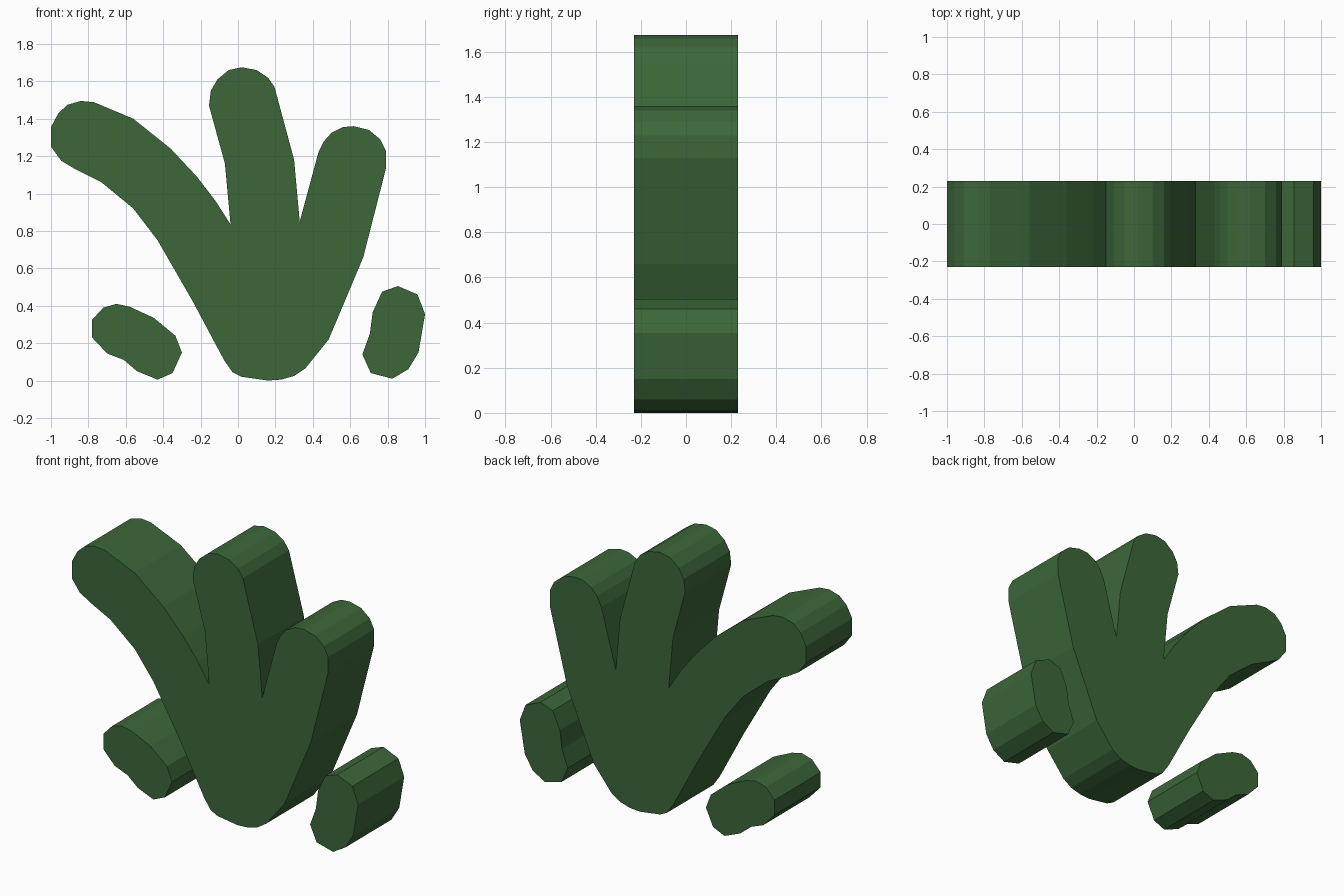
import bpy, bmesh

if "Cube" in bpy.data.objects:
    bpy.data.objects.remove(bpy.data.objects["Cube"])

DEPTH = 0.46

green = bpy.data.materials.new("dark_green")
green.diffuse_color = (0.045, 0.135, 0.042, 1)
green.use_nodes = True
green.node_tree.nodes["Principled BSDF"].inputs["Base Color"].default_value = green.diffuse_color


def slab(name, outline):
    """Extrude a front-view (x, z) outline evenly about y = 0."""
    bm = bmesh.new()
    face = bm.faces.new([bm.verts.new((x, -DEPTH / 2, z)) for x, z in outline])
    ext = bmesh.ops.extrude_face_region(bm, geom=[face], use_keep_orig=True)
    moved = [g for g in ext["geom"] if isinstance(g, bmesh.types.BMVert)]
    bmesh.ops.translate(bm, vec=(0, DEPTH, 0), verts=moved)
    bmesh.ops.recalc_face_normals(bm, faces=bm.faces)
    bmesh.ops.triangulate(bm, faces=[f for f in bm.faces if len(f.verts) > 4])
    mesh = bpy.data.meshes.new(name)
    bm.to_mesh(mesh)
    bm.free()
    mesh.materials.append(green)
    obj = bpy.data.objects.new(name, mesh)
    bpy.context.collection.objects.link(obj)
    return obj


# Outline pieces of the main body, counter-clockwise from the left lobe
left_lobe_under = [(-.96, 1.43), (-1, 1.355), (-1, 1.25), (-.945, 1.175), (-.87, 1.13),
                   (-.73, 1.06), (-.56, .92), (-.43, .75), (-.24, .42)]
base = [(-.075, .11), (-.03, .045), (.02, .02), (.16, 0), (.23, .005), (.30, .025),
        (.36, .065), (.485, .22)]
right_lobe = [(.67, .66), (.79, 1.13), (.79, 1.23), (.76, 1.29), (.70, 1.34), (.62, 1.36),
              (.56, 1.355), (.50, 1.325), (.46, 1.28), (.43, 1.22), (.33, .85)]
middle_lobe = [(.30, 1.18), (.195, 1.57), (.16, 1.62), (.10, 1.66), (.02, 1.675),
               (-.05, 1.66), (-.11, 1.61), (-.145, 1.55), (-.155, 1.47), (-.07, 1.16),
               (-.04, .835)]
left_lobe_top = [(-.12, .96), (-.22, 1.09), (-.36, 1.24), (-.56, 1.40), (-.77, 1.488),
                 (-.84, 1.495), (-.91, 1.475)]
slab("three_lobed_body", left_lobe_under + base + right_lobe + middle_lobe + left_lobe_top)

# Small separate pads either side of the base
slab("left_pad", [(-.78, .325), (-.78, .23), (-.70, .145), (-.61, .11), (-.54, .05),
                  (-.43, .005), (-.35, .04), (-.30, .15), (-.335, .24), (-.45, .335),
                  (-.58, .395), (-.65, .41), (-.72, .39)])
slab("right_pad", [(.665, .14), (.71, .04), (.825, .01), (.91, .06), (.965, .15),
                   (1, .355), (.96, .46), (.855, .505), (.77, .475), (.72, .365),
                   (.705, .25)])
